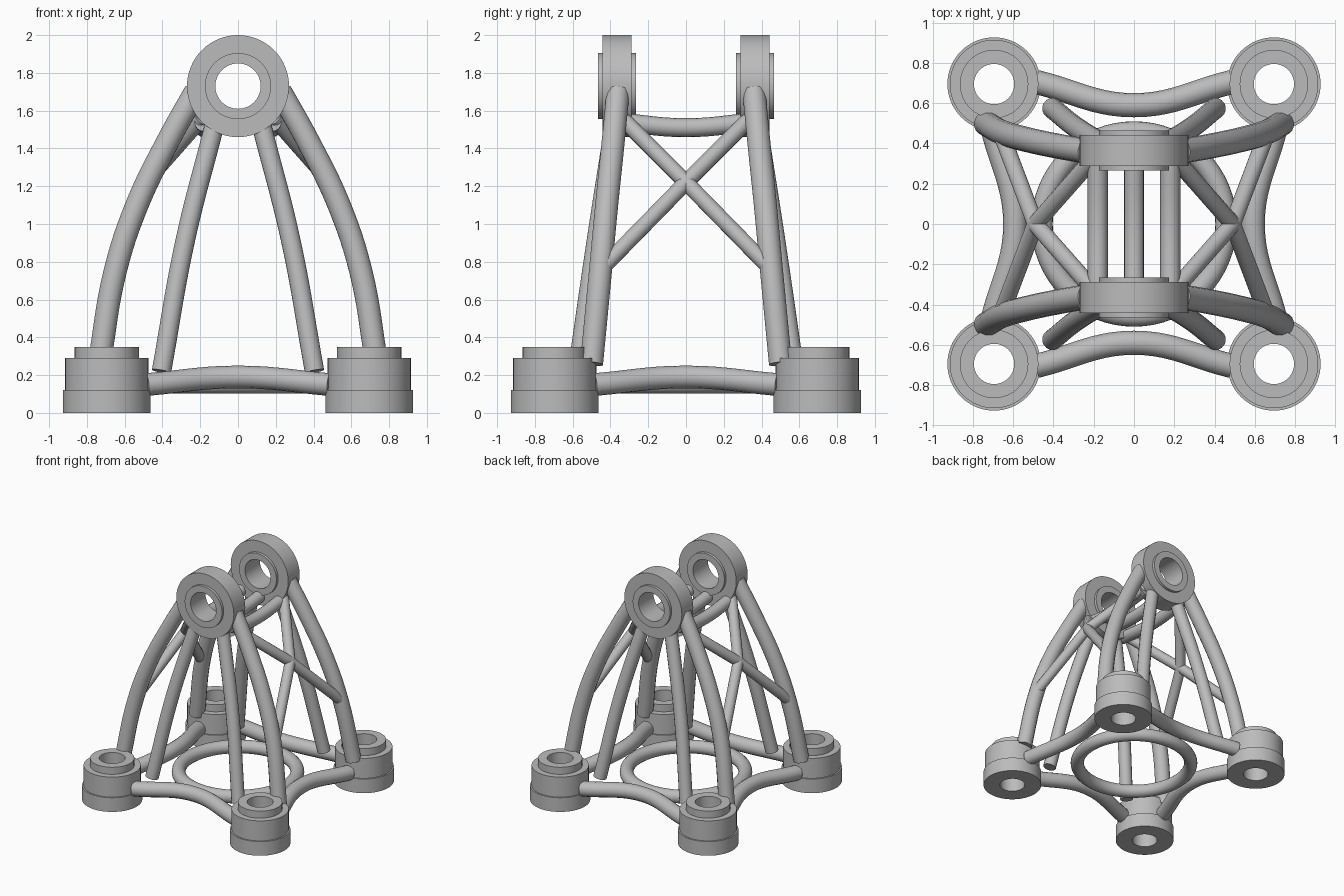
import bpy
import math
from mathutils import Matrix, Vector

old = bpy.data.objects.get("Cube")
if old:
    bpy.data.objects.remove(old, do_unlink=True)

metal = bpy.data.materials.new("grey metal")
metal.use_nodes = True
GREY = (0.5, 0.5, 0.5, 1)
metal.diffuse_color = GREY
metal.node_tree.nodes["Principled BSDF"].inputs["Base Color"].default_value = GREY


def finish(obj):
    obj.data.materials.clear()
    obj.data.materials.append(metal)
    bpy.ops.object.select_all(action="DESELECT")
    obj.select_set(True)
    bpy.context.view_layer.objects.active = obj
    bpy.ops.object.shade_smooth_by_angle(angle=math.radians(30))


def lathe(name, profile, matrix, steps=64):
    """Spin a closed (radius, height) profile around z, then place it."""
    verts, faces, n = [], [], len(profile)
    for i in range(steps):
        a = math.tau * i / steps
        verts += [matrix @ Vector((r * math.cos(a), r * math.sin(a), h)) for r, h in profile]
        for j in range(n):
            k, i2 = (j + 1) % n, (i + 1) % steps
            faces.append((i * n + j, i2 * n + j, i2 * n + k, i * n + k))
    mesh = bpy.data.meshes.new(name)
    mesh.from_pydata(verts, [], faces)
    obj = bpy.data.objects.new(name, mesh)
    bpy.context.collection.objects.link(obj)
    finish(obj)


def tube(name, points, radius, smooth=True):
    """Round bar with flat ends along a path."""
    curve = bpy.data.curves.new(name, "CURVE")
    curve.dimensions = "3D"
    curve.bevel_depth = radius
    curve.bevel_resolution = 6
    curve.use_fill_caps = True
    curve.resolution_u = 10
    spline = curve.splines.new("BEZIER")
    spline.bezier_points.add(len(points) - 1)
    for p, co in zip(spline.bezier_points, points):
        p.co = co
        p.handle_left_type = p.handle_right_type = "AUTO" if smooth else "VECTOR"
    obj = bpy.data.objects.new(name, curve)
    bpy.context.collection.objects.link(obj)
    bpy.ops.object.select_all(action="DESELECT")
    obj.select_set(True)
    bpy.context.view_layer.objects.active = obj
    bpy.ops.object.convert(target="MESH")
    finish(bpy.context.view_layer.objects.active)


FOOT = 0.695
foot_profile = [(0.1, 0), (0.232, 0), (0.232, 0.12), (0.22, 0.12), (0.22, 0.29),
                (0.17, 0.29), (0.17, 0.35), (0.1, 0.35)]
eye_profile = [(0.12, -0.1), (0.175, -0.1), (0.175, -0.077), (0.27, -0.077),
               (0.27, 0.077), (0.175, 0.077), (0.175, 0.1), (0.12, 0.1)]
leg_path = [(0.225, 0.36, 1.70), (0.37, 0.385, 1.44), (0.535, 0.42, 1.10),
            (0.65, 0.453, 0.75), (0.735, 0.5, 0.26)]
strut_path = [(0.125, 0.38, 1.52), (0.28, 0.475, 0.91), (0.405, 0.575, 0.22)]
brace_path = [(0.19, -0.34, 1.56), (0.49, 0, 1.22), (0.66, 0.45, 0.76)]

for sx, side in ((1, "left"), (-1, "right")):
    for sy, end in ((-1, "front"), (1, "back")):
        label = f"{end}_{side}"

        def flip(path):
            return [(x * sx, y * sy, z) for x, y, z in path]

        # Hollow foot, arched leg, inner strut and cross brace in each corner
        lathe(f"{label}_foot", foot_profile, Matrix.Translation((sx * FOOT, sy * FOOT, 0)))
        tube(f"{label}_leg", flip(leg_path), 0.062)
        tube(f"{label}_strut", flip(strut_path), 0.052)
        tube(f"{label}_cross_brace", flip(brace_path), 0.042, smooth=False)

# Bearing eyes at the top
for sy, end in ((-1, "front"), (1, "back")):
    place = Matrix.Translation((0, sy * 0.365, 1.73)) @ Matrix.Rotation(math.pi / 2, 4, "X")
    lathe(f"{end}_eye", eye_profile, place)

# Bars joining the two eyes
for x, name in ((-0.18, "right"), (0, "middle"), (0.18, "left")):
    tube(f"{name}_eye_bar", [(x, -0.36, 1.54), (x, 0, 1.51), (x, 0.36, 1.54)], 0.05)

# Bowed base bars between neighbouring feet
for i, name in enumerate(("back", "right", "front", "left")):
    turn = Matrix.Rotation(i * math.pi / 2, 3, "Z")
    path = [(-0.485, 0.705, 0.15), (0, 0.59, 0.19), (0.485, 0.705, 0.15)]
    tube(f"{name}_base_bar", [turn @ Vector(p) for p in path], 0.06)

# Ring in the middle of the base
ring_section = [(0.457 + 0.053 * math.cos(math.tau * k / 20), 0.053 * math.sin(math.tau * k / 20))
                for k in range(20)]
lathe("base_ring", ring_section, Matrix.Translation((0, 0, 0.155)))
